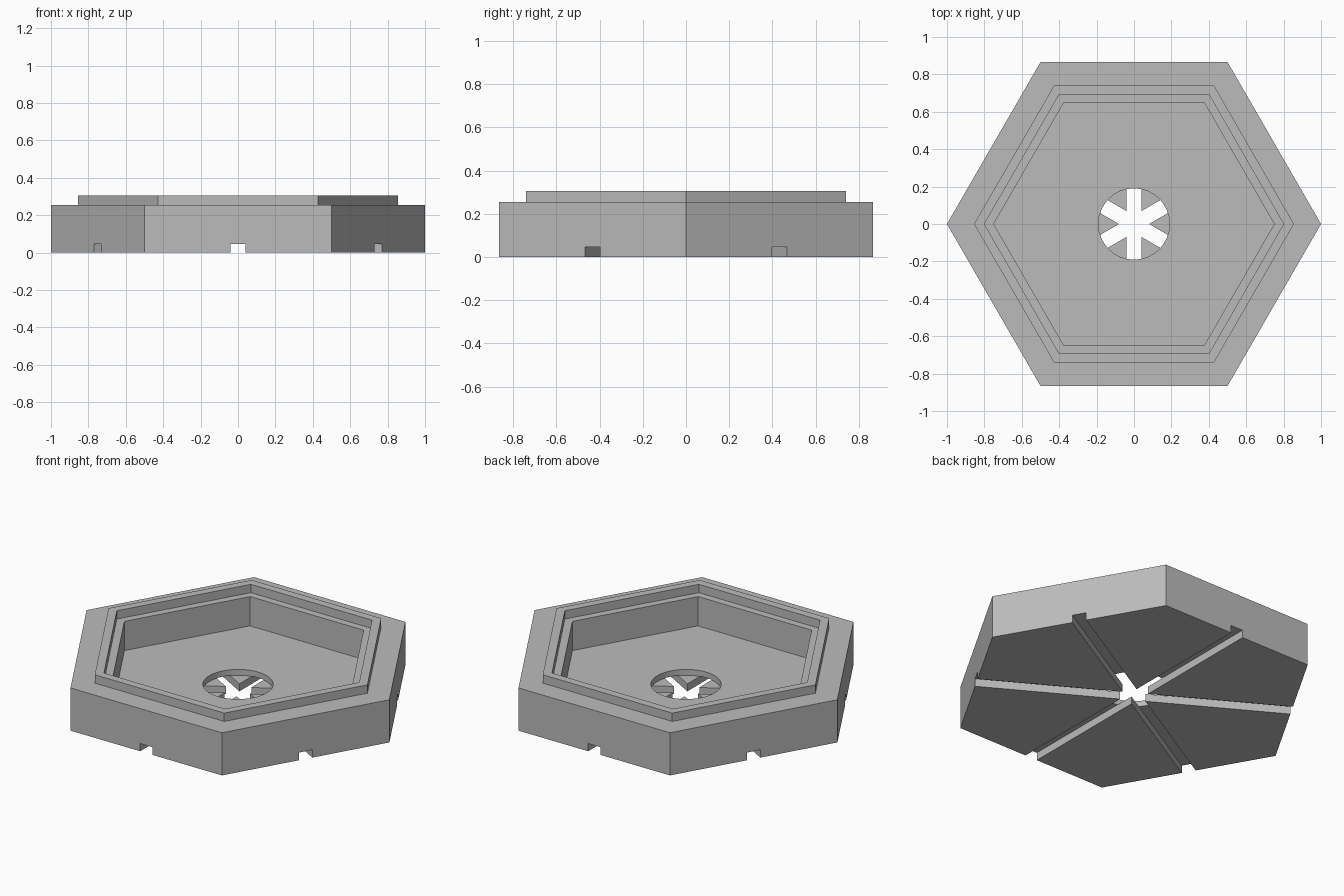
import bpy, bmesh
from math import cos, sin, radians
from mathutils import Matrix

cube = bpy.data.objects.get("Cube")
if cube:
    bpy.data.objects.remove(cube, do_unlink=True)

GROOVE_W, GROOVE_H = 0.08, 0.046
FLOOR_Z, HOLE_R = 0.08, 0.19

grey = bpy.data.materials.new("plain grey")
grey.use_nodes = True
colour = (0.5, 0.5, 0.5, 1)
grey.diffuse_color = colour
grey.node_tree.nodes["Principled BSDF"].inputs["Base Color"].default_value = colour


def make_object(name, bm):
    bmesh.ops.recalc_face_normals(bm, faces=bm.faces[:])
    mesh = bpy.data.meshes.new(name)
    bm.to_mesh(mesh)
    bm.free()
    mesh.materials.append(grey)
    obj = bpy.data.objects.new(name, mesh)
    bpy.context.collection.objects.link(obj)
    return obj


def hexagon_shell(name, profile):
    """Sweep (radius, height) steps round six corners and cap both ends."""
    bm = bmesh.new()
    rings = [[bm.verts.new((r * cos(radians(60 * i)), r * sin(radians(60 * i)), z))
              for i in range(6)] for r, z in profile]
    for a, b in zip(rings, rings[1:]):
        for i in range(6):
            j = (i + 1) % 6
            bm.faces.new((a[i], a[j], b[j], b[i]))
    bm.faces.new(rings[0])
    bm.faces.new(rings[-1])
    return make_object(name, bm)


def cut(target, cutter):
    cutter.hide_render = True
    mod = target.modifiers.new(cutter.name, "BOOLEAN")
    mod.operation = "DIFFERENCE"
    mod.solver = "EXACT"
    mod.object = cutter
    bpy.context.view_layer.objects.active = target
    bpy.ops.object.modifier_apply(modifier=mod.name)
    bpy.data.objects.remove(cutter, do_unlink=True)


# Hexagonal tray: outer wall, raised lip, inner ledge, recessed floor
tray = hexagon_shell("hexagonal_tray", [
    (1, 0), (1, 0.255), (0.855, 0.255), (0.855, 0.305),
    (0.80, 0.305), (0.80, 0.255), (0.75, 0.255), (0.75, FLOOR_Z)])

# Round hole in the floor, stopping at the top of the grooves
bm = bmesh.new()
bmesh.ops.create_cone(bm, cap_ends=True, segments=64, radius1=HOLE_R,
                      radius2=HOLE_R, depth=0.1,
                      matrix=Matrix.Translation((0, 0, GROOVE_H - 0.001 + 0.05)))
cut(tray, make_object("hole_cutter", bm))

# Three grooves crossing the underside from flat to flat
for angle in (30, 90, 150):
    bm = bmesh.new()
    bmesh.ops.create_cube(bm, size=1, matrix=Matrix.Rotation(radians(angle), 4, "Z")
                          @ Matrix.Diagonal((2.2, GROOVE_W, 2 * GROOVE_H, 1)))
    cut(tray, make_object("groove_cutter", bm))

# Smooth hole wall, sharp edges elsewhere
bpy.ops.object.select_all(action="DESELECT")
tray.select_set(True)
bpy.context.view_layer.objects.active = tray
bpy.ops.object.shade_smooth_by_angle(angle=radians(30))
